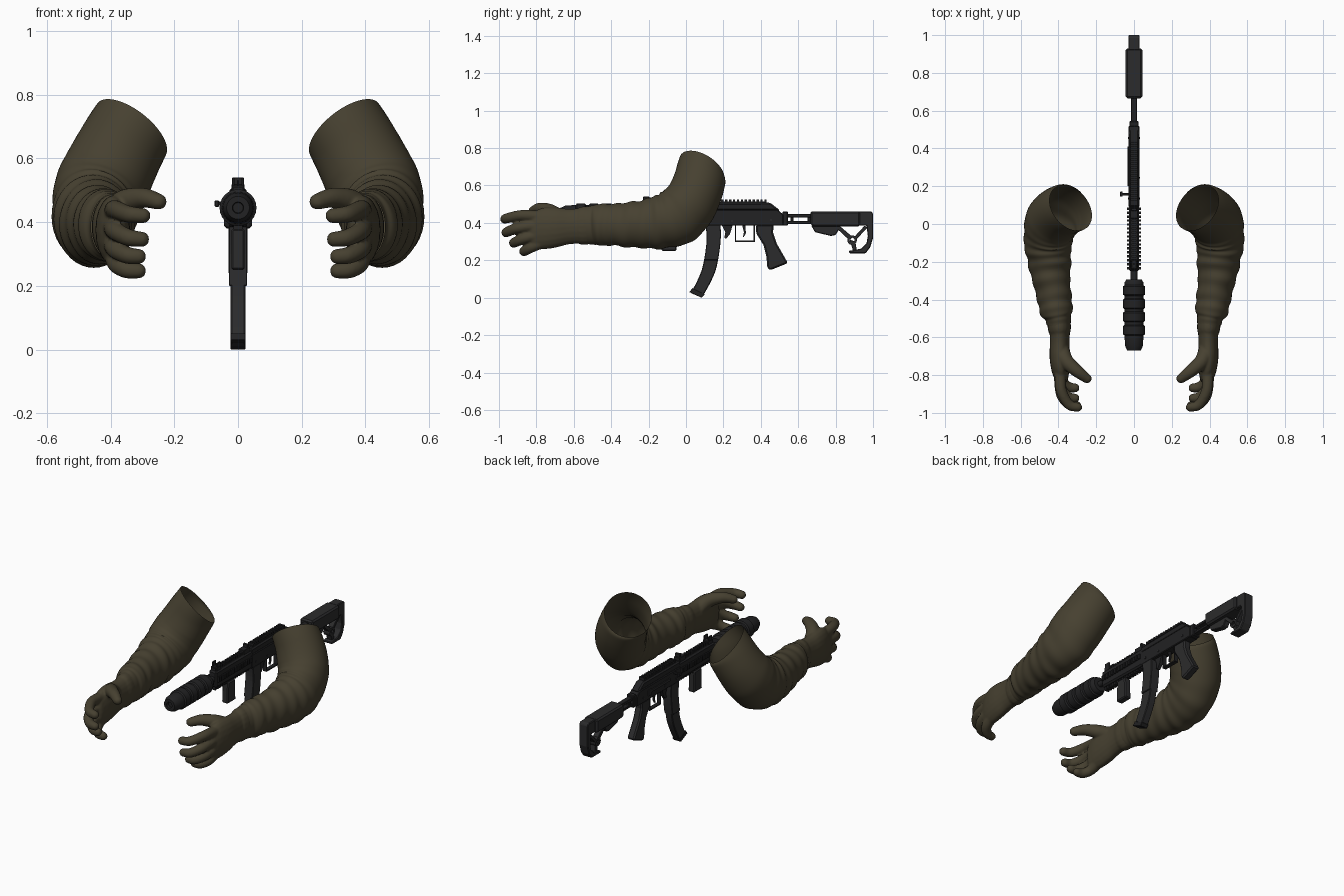
import bpy, bmesh, math
from mathutils import Vector, Matrix

if "Cube" in bpy.data.objects:
    bpy.data.objects.remove(bpy.data.objects["Cube"])


def material(name, rgb):
    m = bpy.data.materials.new(name)
    m.diffuse_color = (*rgb, 1)
    m.use_nodes = True
    m.node_tree.nodes["Principled BSDF"].inputs["Base Color"].default_value = m.diffuse_color
    return m


OLIVE = material("olive_cloth", (0.062, 0.052, 0.030))
BLACK = material("gun_black", (0.016, 0.016, 0.017))
GREY = material("polymer_grey", (0.024, 0.024, 0.025))


def finish(name, bm, mat, smooth=False, bevel=0.0):
    bmesh.ops.recalc_face_normals(bm, faces=bm.faces)
    me = bpy.data.meshes.new(name)
    bm.to_mesh(me)
    bm.free()
    me.materials.append(mat)
    ob = bpy.data.objects.new(name, me)
    bpy.context.collection.objects.link(ob)
    if smooth:
        bpy.context.view_layer.objects.active = ob
        ob.select_set(True)
        bpy.ops.object.shade_smooth_by_angle(angle=math.radians(40))
        ob.select_set(False)
    if bevel:
        b = ob.modifiers.new("bevel", 'BEVEL')
        b.width, b.segments = bevel, 1
    return ob


def add_box(bm, x0, x1, y0, y1, z0, z1):
    mid = Vector((x0 + x1, y0 + y1, z0 + z1)) / 2
    size = Matrix.Diagonal((x1 - x0, y1 - y0, z1 - z0, 1))
    bmesh.ops.create_cube(bm, size=1, matrix=Matrix.Translation(mid) @ size)


def boxes(name, mat, items, bevel=0.002):
    bm = bmesh.new()
    for it in items:
        add_box(bm, *it)
    return finish(name, bm, mat, bevel=bevel)


def profile(name, mat, pts, half, bevel=0.004):
    """Side outline in (y, z), extruded across x."""
    bm = bmesh.new()
    f = bm.faces.new([bm.verts.new((-half, y, z)) for y, z in pts])
    r = bmesh.ops.extrude_face_region(bm, geom=[f])
    bmesh.ops.translate(bm, vec=(2 * half, 0, 0),
                        verts=[v for v in r["geom"] if isinstance(v, bmesh.types.BMVert)])
    return finish(name, bm, mat, bevel=bevel)


def lathe(name, mat, pts, z, x=0, n=24):
    """(y, radius) outline turned about the barrel line."""
    bm = bmesh.new()
    rings = [[bm.verts.new((x + r * math.cos(2 * math.pi * k / n), y, z + r * math.sin(2 * math.pi * k / n)))
              for k in range(n)] for y, r in pts]
    bridge(bm, rings)
    bm.faces.new(rings[0])
    bm.faces.new(rings[-1])
    return finish(name, bm, mat, smooth=True)


def bridge(bm, rings):
    n = len(rings[0])
    for a, b in zip(rings, rings[1:]):
        for k in range(n):
            bm.faces.new((a[k], a[(k + 1) % n], b[(k + 1) % n], b[k]))


def spline(rows, steps):
    """Catmull-Rom through rows of numbers."""
    out, last = [], len(rows) - 1
    for i in range(last):
        p = [rows[max(0, min(last, i + d))] for d in (-1, 0, 1, 2)]
        for s in range(steps + (i == last - 1)):
            t = s / steps
            out.append([0.5 * (2 * b + (c - a) * t + (2 * a - 5 * b + 4 * c - d) * t * t
                               + (3 * b - a - 3 * c + d) * t ** 3) for a, b, c, d in zip(*p)])
    return out


def mirror_x(ob):
    ob.modifiers.new("mirror", 'MIRROR')


# Sleeve: centre x, y, z, half width, half height, fold depth
rows = [(.335, .085, .69, .135, .135, 0), (.367, .075, .635, .138, .138, 0),
        (.405, .05, .56, .143, .143, 0), (.435, .015, .495, .142, .15, .004),
        (.45, -.045, .435, .133, .155, .012), (.455, -.12, .408, .125, .145, .02),
        (.447, -.20, .395, .114, .134, .028), (.437, -.30, .39, .10, .12, .028),
        (.42, -.40, .39, .09, .112, .028), (.41, -.465, .39, .088, .11, .01),
        (.402, -.495, .388, .07, .104, .01), (.398, -.53, .386, .064, .10, 0)]
full = []
for i, r in enumerate(rows):
    a, b = Vector(rows[max(0, i - 1)][:3]), Vector(rows[min(len(rows) - 1, i + 1)][:3])
    t = Vector((.55, -.45, -.70)) if i == 0 else b - a
    full.append((*r, *t.normalized()))
bm = bmesh.new()
rings = []
for j, r in enumerate(spline(full, 7)):
    c, t = Vector(r[:3]), Vector(r[6:9]).normalized()
    u = t.cross(Vector((0, 0, 1))).normalized()
    v = u.cross(t)
    ring = []
    for k in range(40):
        a = 2 * math.pi * k / 40
        s = 1 + r[5] * (math.sin(j * 1.05 + 1.6 * math.sin(a)) + .6 * math.sin(j * .6 + 2 * a))
        ring.append(bm.verts.new(c + s * (u * r[3] * math.cos(a) + v * r[4] * math.sin(a))))
    rings.append(ring)
bridge(bm, rings)
mirror_x(finish("sleeve", bm, OLIVE, smooth=True))

# Gloved hand: overlapping balls fused into one skin
bm = bmesh.new()


def balls(path, steps):
    for x, y, z, rx, rz in spline(path, steps):
        m = Matrix.Translation((x, y, z)) @ Matrix.Diagonal((rx, min(rx, rz), rz, 1))
        bmesh.ops.create_uvsphere(bm, u_segments=16, v_segments=10, radius=1, matrix=m)


balls([(.398, -.51, .386, .062, .10), (.395, -.55, .385, .062, .103), (.393, -.565, .384, .055, .096),
       (.393, -.63, .38, .053, .096), (.393, -.70, .375, .055, .108), (.39, -.76, .37, .05, .112),
       (.385, -.81, .36, .038, .10)], 6)
fingers = [[(.39, -.79, .435), (.385, -.88, .44), (.345, -.955, .425), (.298, -.97, .42)],
           [(.395, -.80, .385), (.385, -.90, .372), (.345, -.955, .352), (.302, -.962, .346)],
           [(.395, -.79, .335), (.385, -.87, .315), (.348, -.915, .296), (.312, -.922, .292)],
           [(.39, -.77, .295), (.38, -.83, .268), (.348, -.862, .25), (.312, -.868, .247)]]
for f in fingers:
    balls([(*p, r, r) for p, r in zip(f, (.031, .029, .027, .024))], 8)
balls([(.385, -.66, .42, .042, .042), (.36, -.725, .46, .04, .04),
       (.30, -.78, .476, .034, .032), (.25, -.818, .464, .027, .025)], 9)
hand = finish("gloved_hand", bm, OLIVE)
rm = hand.modifiers.new("fuse", 'REMESH')
rm.mode, rm.voxel_size, rm.use_smooth_shade = 'VOXEL', 0.006, True
sm = hand.modifiers.new("soften", 'SMOOTH')
sm.factor, sm.iterations = 0.5, 4
mirror_x(hand)

# Suppressor with wrapped bands, and the barrel
Z = .445
sup = [(-.655, .016), (-.67, .018), (-.67, .036), (-.645, .047), (-.60, .05)]
for i in range(4):
    y = -.59 + i * .07
    sup += [(y, .05), (y + .006, .058), (y + .05, .058), (y + .056, .05)]
sup += [(-.31, .05), (-.295, .042), (-.295, .02)]
lathe("suppressor", BLACK, sup, Z)
lathe("barrel", BLACK, [(-.30, .018), (-.20, .018), (.1, .018)], Z, n=16)

# Handguard with side rails, lower rail and vent slots
profile("handguard", BLACK, [(-.25, .395), (.11, .385), (.11, .495), (-.25, .495)], .027, .009)
rails = []
for i in range(16):
    y = -.24 + i * .021
    for s in (-1, 1):
        rails.append((s * .031 - .006, s * .031 + .006, y, y + .012, .43, .46))
    rails.append((-.014, .014, y, y + .012, .375, .40))
    rails.append((-.014, .014, y, y + .012, .485, .51))
boxes("handguard_rails", BLACK, rails, 0)
boxes("front_sight", BLACK, [(-.02, .02, -.235, -.19, .49, .515), (-.019, -.011, -.23, -.195, .51, .54),
                             (.011, .019, -.23, -.195, .51, .54), (-.003, .003, -.216, -.21, .51, .532)])
profile("foregrip", GREY, [(-.125, .38), (-.055, .38), (-.05, .25), (-.13, .25)], .021, .006)

# Receiver, top cover and rail
profile("receiver", BLACK, [(.09, .385), (.52, .385), (.52, .445), (.49, .47), (.09, .47)], .029)
profile("top_cover", BLACK, [(.09, .465), (.505, .465), (.45, .508), (.09, .505)], .026, .008)
rail = [(-.016, .016, .12, .43, .50, .513)]
rail += [(-.019, .019, .125 + i * .021, .137 + i * .021, .508, .525) for i in range(15)]
boxes("top_rail", BLACK, rail, 0)
boxes("rear_sight", BLACK, [(-.02, .02, .03, .09, .49, .52), (-.016, .016, .07, .085, .51, .54)])
boxes("charging_handle", BLACK, [(-.07, -.02, .152, .164, .452, .464), (-.073, -.06, .145, .171, .448, .468)])
boxes("selector_lever", GREY, [(-.034, -.028, .20, .40, .425, .44), (-.034, -.028, .38, .41, .41, .445)], 0)
for y, z in ((.13, .41), (.24, .405), (.45, .41)):
    boxes("receiver_pin", GREY, [(-.032, .032, y, y + .01, z, z + .01)], 0)

# Curved magazine with ribs and floor plate
front = spline([(.105, .39), (.11, .30), (.09, .17), (.06, .09), (.025, .025)], 4)
back = spline([(.185, .39), (.185, .30), (.165, .17), (.135, .09), (.085, -.0)], 4)
profile("magazine", GREY, front + back[::-1], .023, .004)
profile("magazine_collar", GREY, front[:8] + back[:8][::-1], .029, .003)
profile("magazine_floor", BLACK, [(.018, .03), (.035, .052), (.10, .018), (.082, .0)], .024, .002)

# Trigger group and pistol grip
boxes("trigger_guard", BLACK, [(-.012, .012, .262, .37, .298, .305), (-.012, .012, .262, .268, .30, .39),
                               (-.012, .012, .362, .368, .30, .39)], 0)
profile("trigger", BLACK, [(.30, .39), (.318, .39), (.32, .345), (.308, .322), (.304, .325), (.31, .35)], .005, 0)
profile("magazine_catch", BLACK, [(.19, .39), (.25, .39), (.235, .34), (.215, .315), (.205, .32), (.21, .35)], .01, 0)
profile("pistol_grip", GREY, [(.375, .39), (.47, .39), (.465, .35), (.485, .29), (.545, .185), (.45, .147),
                              (.435, .16), (.43, .22), (.415, .28), (.375, .345)], .024, .008)

# Stock tube, cheek block and open-frame butt
boxes("stock_hinge", BLACK, [(-.024, .024, .515, .545, .385, .46)], .004)
boxes("stock_tube", BLACK, [(-.016, .016, .53, .69, .43, .447), (-.016, .016, .53, .69, .395, .41),
                            (-.013, .013, .56, .575, .40, .44), (-.013, .013, .65, .69, .40, .44)])
profile("cheek_block", GREY, [(.665, .39), (.68, .38), (.93, .38), (.93, .462), (.665, .462)], .044, .014)
profile("butt_plate", GREY, [(.92, .462), (.99, .462), (1.0, .45), (1.0, .32), (.985, .27), (.96, .237),
                             (.875, .237), (.87, .25), (.935, .262), (.965, .29), (.972, .33), (.965, .385),
                             (.92, .385)], .03, .004)
profile("stock_lever", GREY, [(.67, .385), (.83, .385), (.80, .335), (.775, .33), (.69, .35)], .018)
profile("stock_strut_front", GREY, [(.79, .385), (.82, .385), (.89, .325), (.88, .31), (.86, .32)], .018, .002)
profile("stock_strut_back", GREY, [(.955, .385), (.97, .375), (.91, .31), (.895, .32)], .018, .002)
profile("stock_strut_low", GREY, [(.875, .31), (.905, .30), (.915, .245), (.895, .245)], .018, .002)
bm = bmesh.new()
loops = []
for x, r in ((-.022, .013), (-.022, .026), (.022, .026), (.022, .013), (-.022, .013)):
    loops.append([bm.verts.new((x, .888 + r * math.cos(k * math.pi / 8), .308 + r * math.sin(k * math.pi / 8)))
                  for k in range(16)])
bridge(bm, loops)
bmesh.ops.remove_doubles(bm, verts=bm.verts, dist=1e-5)
finish("sling_ring", bm, GREY, smooth=True)
